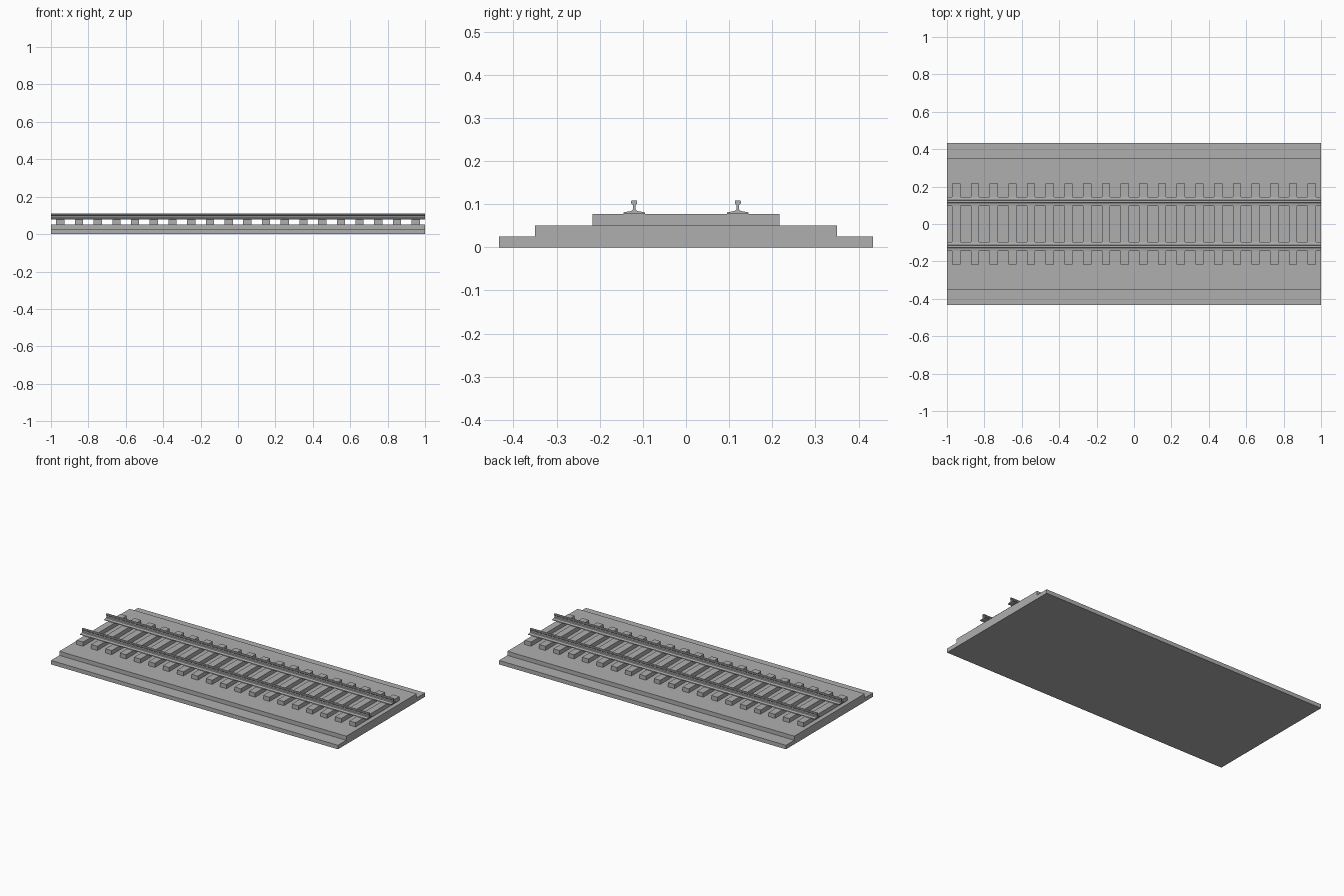
import bpy
import bmesh

cube = bpy.data.objects.get("Cube")
if cube:
    bpy.data.objects.remove(cube, do_unlink=True)

grey = bpy.data.materials.new("plain grey")
grey.use_nodes = True
colour = (0.43, 0.43, 0.43, 1)
grey.diffuse_color = colour
grey.node_tree.nodes["Principled BSDF"].inputs["Base Color"].default_value = colour


def extrude_profile(name, profile, x_mid, length):
    """Sweep a closed (y, z) outline along x."""
    bm = bmesh.new()
    start = x_mid - length / 2
    face = bm.faces.new([bm.verts.new((start, y, z)) for y, z in profile])
    swept = bmesh.ops.extrude_face_region(bm, geom=[face])
    verts = [v for v in swept["geom"] if isinstance(v, bmesh.types.BMVert)]
    bmesh.ops.translate(bm, verts=verts, vec=(length, 0, 0))
    bmesh.ops.recalc_face_normals(bm, faces=bm.faces)
    mesh = bpy.data.meshes.new(name)
    bm.to_mesh(mesh)
    bm.free()
    mesh.materials.append(grey)
    obj = bpy.data.objects.new(name, mesh)
    bpy.context.collection.objects.link(obj)
    return obj


def block(name, half_width, bottom, top, x_mid=0, length=2):
    outline = [(-half_width, bottom), (half_width, bottom),
               (half_width, top), (-half_width, top)]
    return extrude_profile(name, outline, x_mid, length)


# Stepped track bed
block("lower_bed", 0.433, 0, 0.025)
block("upper_bed", 0.35, 0.025, 0.051)

# Evenly spaced cross ties
TIES = 20
for i in range(TIES):
    block(f"tie_{i + 1}", 0.217, 0.051, 0.077, -0.95 + i * 0.1, 0.044)

# Rails: broad foot, thin web and flared head
half = [(0.025, 0.077), (0.025, 0.081), (0.007, 0.084), (0.003, 0.088),
        (0.003, 0.098), (0.007, 0.102), (0.007, 0.107), (0.005, 0.109)]
outline = half + [(-y, z) for y, z in reversed(half)]
for name, centre in (("front_rail", -0.12), ("back_rail", 0.12)):
    extrude_profile(name, [(y + centre, z) for y, z in outline], 0, 2)
